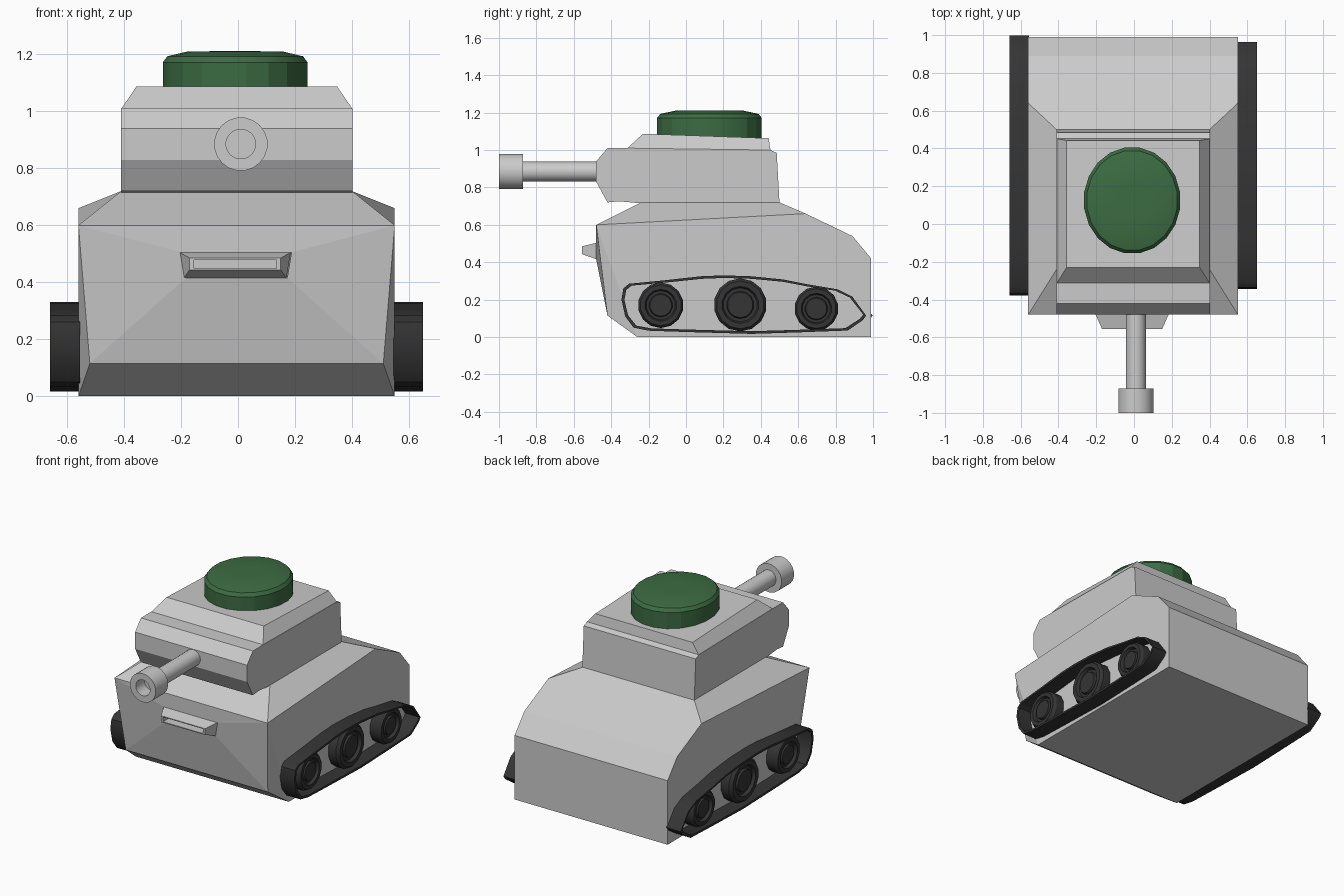
import bpy, bmesh
from math import sin, cos, pi

if "Cube" in bpy.data.objects:
    bpy.data.objects.remove(bpy.data.objects["Cube"])


def material(name, rgb):
    m = bpy.data.materials.new(name)
    m.diffuse_color = (*rgb, 1)
    m.use_nodes = True
    m.node_tree.nodes["Principled BSDF"].inputs["Base Color"].default_value = m.diffuse_color
    return m


DARK = material("dark_rubber", (0.035, 0.035, 0.035))
GREEN = material("green_paint", (0.045, 0.15, 0.055))


def build(name, verts, faces, mat=None, smooth=None):
    mesh = bpy.data.meshes.new(name)
    mesh.from_pydata(verts, [], faces)
    bm = bmesh.new()
    bm.from_mesh(mesh)
    bmesh.ops.recalc_face_normals(bm, faces=bm.faces)
    bm.to_mesh(mesh)
    bm.free()
    obj = bpy.data.objects.new(name, mesh)
    bpy.context.collection.objects.link(obj)
    if mat:
        mesh.materials.append(mat)
    if smooth:
        bpy.ops.object.select_all(action='DESELECT')
        obj.select_set(True)
        bpy.context.view_layer.objects.active = obj
        bpy.ops.object.shade_smooth_by_angle(angle=smooth)
    return obj


def loft(name, rings, mat=None, smooth=None, caps=True, closed=False):
    """Skin a list of equal-length vertex rings."""
    n, k = len(rings[0]), len(rings)
    faces = []
    for r in range(k if closed else k - 1):
        a, b = r * n, (r + 1) % k * n
        faces += [(a + i, a + (i + 1) % n, b + (i + 1) % n, b + i) for i in range(n)]
    if caps and not closed:
        faces += [tuple(range(n)), tuple(range((k - 1) * n, k * n))]
    return build(name, [v for r in rings for v in r], faces, mat, smooth)


def lathe(name, profile, place, sides, mat=None, smooth=0.6):
    """Revolve (radius, height) pairs; place(u, v, height) gives the position."""
    rings = [[place(r * cos(2 * pi * (i + .5) / sides), r * sin(2 * pi * (i + .5) / sides), h)
              for i in range(sides)] for r, h in profile]
    return loft(name, rings, mat, smooth)


# Hull: one side outline mirrored across, plus deck corners and visor opening
CX = -0.005
half = [(.555, -.26, 0), (.515, -.42, .115), (.555, -.48, .60), (.555, .64, .66),
        (.555, .89, .54), (.555, .99, .42), (.555, .99, 0),
        (.405, -.24, .72), (.405, .50, .72), (.193, -.48, .505), (.178, -.48, .415)]
n = len(half)
hull_verts = [(CX + s * x, y, z) for s in (1, -1) for x, y, z in half]
hull_faces = []
for o in (0, n):
    hull_faces += [(o, o + 1, o + 2), (o, o + 2, o + 3, o + 4, o + 5, o + 6),
                   (o + 2, o + 7, o + 8, o + 3), (o + 1, o + 2, o + 9, o + 10)]
for a, b in ((0, 1), (2, 7), (7, 8), (4, 5), (5, 6), (6, 0), (2, 9), (10, 1)):
    hull_faces.append((a, b, b + n, a + n))
hull_faces.append((8, 3, 4, 4 + n, 3 + n, 8 + n))
build("hull", hull_verts, hull_faces)


# Vision slot protruding from the front plate, with a recessed window
def slot_ring(top, low, y, z1, z0):
    return [(-.01 + x, y, z) for x, z in ((-top, z1), (top, z1), (low, z0), (-low, z0))]


loft("vision_slot", [slot_ring(.195, .18, -.475, .505, .415),
                     slot_ring(.16, .16, -.555, .485, .443),
                     slot_ring(.145, .145, -.555, .479, .449),
                     slot_ring(.145, .145, -.50, .479, .449)])

# Turret body: extruded side profile
turret_profile = [(-.42, .72), (-.48, .83), (-.48, .94), (-.42, 1.01), (-.31, 1.01),
                  (.45, 1.0), (.485, .985), (.50, .715), (-.24, .715), (-.36, .726)]
loft("turret_body", [[(x, y, z) for y, z in turret_profile] for x in (-.41, .402)])

# Tapered turret roof
roof = [[(-.41, -.315, 1.008), (.402, -.315, 1.008), (.402, .452, .998), (-.41, .452, .998)],
        [(-.357, -.23, 1.087), (.348, -.23, 1.087), (.348, .442, 1.063), (-.357, .442, 1.063)]]
loft("turret_roof", roof)

# Domed hatch, slightly longer than wide
lathe("roof_hatch", [(.91, 1.06), (1, 1.065), (1, 1.172), (.94, 1.193), (.66, 1.21), (.3, 1.211)],
      lambda u, v, h: (-.01 + .257 * u, .125 + .283 * v, h), 20, GREEN, 0.3)

# Gun barrel and hollow muzzle
gun = lambda u, v, h: (.01 + u, h, .885 + v)
lathe("gun_barrel", [(.053, -.40), (.053, -.90)], gun, 20)
lathe("muzzle", [(.05, -.872), (.094, -.872), (.094, -1), (.052, -1), (.052, -.91)], gun, 20)

# Tracks and road wheels; the left set is a little longer
track_path = [(-.345, .20), (-.335, .26), (-.305, .285), (-.10, .305), (.08, .325), (.20, .33),
              (.35, .325), (.52, .308), (.66, .28), (.81, .255), (.89, .215), (.963, .115),
              (.945, .09), (.865, .035), (.60, .025), (.35, .017), (.0, .027), (-.20, .034),
              (-.28, .05), (-.325, .11)]
wheels = [(-.135, .17, .122), (.29, .172, .142), (.697, .152, .118)]
for side, s, stretch in (("right", 1, 1.0), ("left", -1, 1.053)):
    fy = lambda y: .31 + (y - .31) * stretch
    fx = lambda x: CX + s * x

    rings = []
    for y, z in track_path:
        yi, zi = .31 + (y - .31) * .976, .175 + (z - .175) * .91
        rings.append([(fx(.55), fy(y), z), (fx(.655), fy(y), z),
                      (fx(.655), fy(yi), zi), (fx(.55), fy(yi), zi)])
    loft(side + "_track", rings, DARK, 0.6, closed=True)

    for i, (wy, wz, r) in enumerate(wheels):
        lathe(f"{side}_wheel_{i + 1}",
              [(r, .54), (r, .61), (r * .9, .63), (r * .7, .63), (r * .64, .61),
               (r * .52, .61), (r * .48, .625)],
              lambda u, v, h: (fx(h), fy(wy + u), wz + v), 14, DARK, 0.5)
